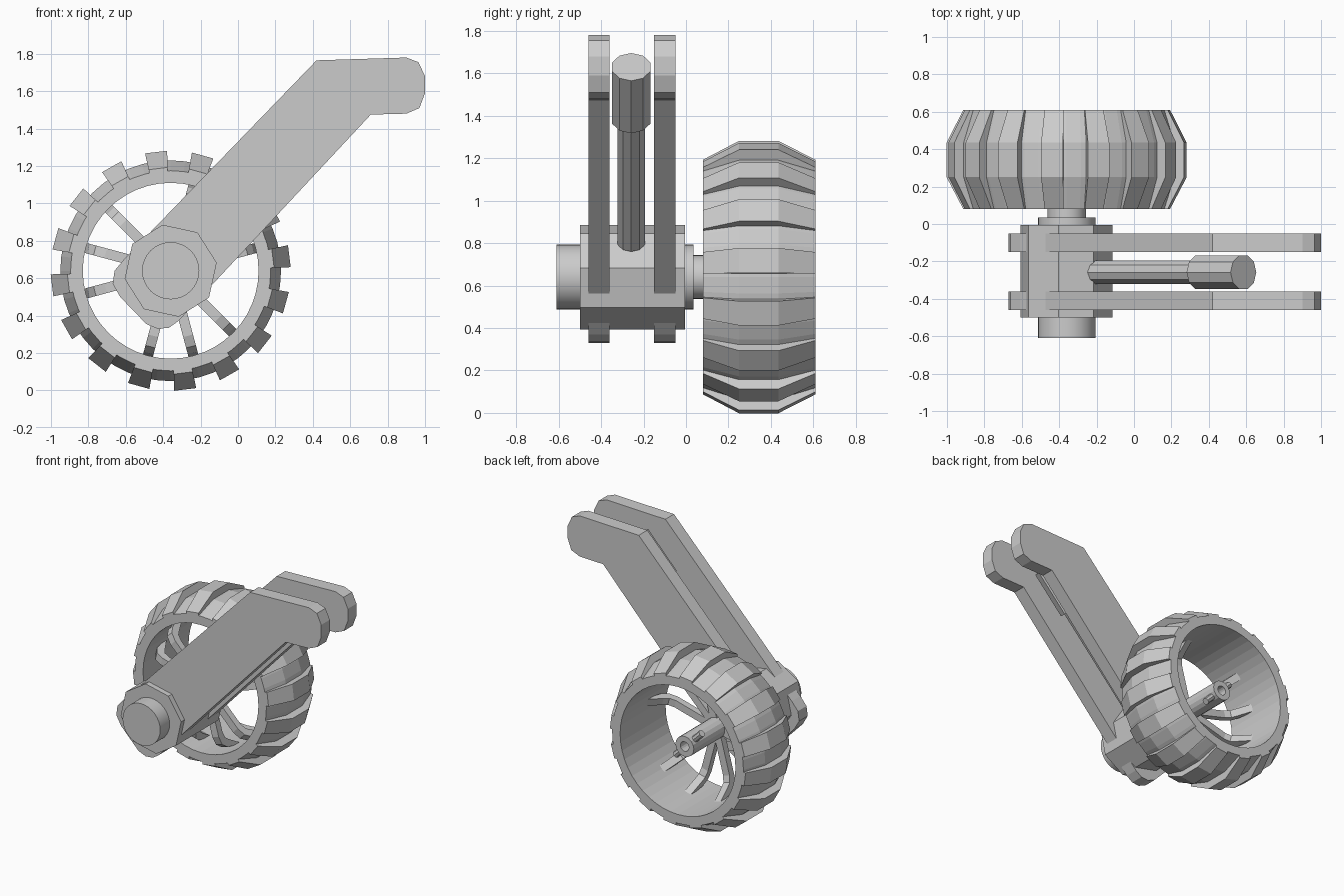
import bpy, bmesh
from math import sin, cos, pi, radians
from mathutils import Vector, Matrix

if "Cube" in bpy.data.objects:
    bpy.data.objects.remove(bpy.data.objects["Cube"])

AX, AZ = -0.36, 0.64   # wheel axle position


def finish(name, bm):
    bmesh.ops.recalc_face_normals(bm, faces=bm.faces)
    me = bpy.data.meshes.new(name)
    bm.to_mesh(me)
    bm.free()
    ob = bpy.data.objects.new(name, me)
    bpy.context.collection.objects.link(ob)
    return ob


def polar(r, a, y):
    return Vector((AX + r * cos(a), y, AZ + r * sin(a)))


def lathe(name, profile, n, start=0.0):
    """Revolve a closed (radius, y) profile around the axle."""
    bm = bmesh.new()
    rings = [[bm.verts.new(polar(r, start + 2 * pi * i / n, y)) for r, y in profile] for i in range(n)]
    m = len(profile)
    for i in range(n):
        a, b = rings[i], rings[(i + 1) % n]
        for j in range(m):
            k = (j + 1) % m
            bm.faces.new((a[j], a[k], b[k], b[j]))
    return finish(name, bm)


def rod(name, p, q, r, n, turn=0.0):
    """Solid cylinder between two points."""
    p, q = Vector(p), Vector(q)
    d = q - p
    bm = bmesh.new()
    m = Matrix.Translation((p + q) / 2) @ d.to_track_quat('Z', 'Y').to_matrix().to_4x4()
    bmesh.ops.create_cone(bm, cap_ends=True, segments=n, radius1=r, radius2=r,
                          depth=d.length, matrix=m @ Matrix.Rotation(turn, 4, 'Z'))
    return finish(name, bm)


def plate(name, outline, y0, y1):
    """Extrude an x-z outline between two y values."""
    bm = bmesh.new()
    f = bm.faces.new([bm.verts.new((x, y0, z)) for x, z in outline])
    ext = bmesh.ops.extrude_face_region(bm, geom=[f])
    moved = [v for v in ext['geom'] if isinstance(v, bmesh.types.BMVert)]
    bmesh.ops.translate(bm, verts=moved, vec=(0, y1 - y0, 0))
    return finish(name, bm)


# Tyre ring with an open cylindrical inside
tyre = lathe("tyre", [(0.47, 0.08), (0.535, 0.08), (0.59, 0.25), (0.59, 0.435),
                      (0.535, 0.61), (0.47, 0.61)], 48)

# Sixteen raised tread blocks following the tyre section
bm = bmesh.new()
section = [(0.50, 0.08), (0.553, 0.08), (0.642, 0.25), (0.642, 0.435), (0.553, 0.61), (0.50, 0.61)]
for k in range(16):
    mid = radians(7 + 22.5 * k)
    sides = []
    for s in (-1, 1):
        sides.append([bm.verts.new(polar(r, mid + s * radians(5.3), y)) for r, y in section])
    bm.faces.new(sides[0])
    bm.faces.new(sides[1][::-1])
    for j in range(6):
        i = (j + 1) % 6
        bm.faces.new((sides[0][j], sides[0][i], sides[1][i], sides[1][j]))
finish("tread_blocks", bm)

# Nine bent spokes in three groups, curving back into the rim
path = [(0.04, 0.12), (0.36, 0.12), (0.42, 0.14), (0.455, 0.19), (0.475, 0.29)]
inner = [(0.04, 0.17), (0.34, 0.17), (0.385, 0.185), (0.41, 0.22), (0.475, 0.33)]
bm = bmesh.new()
for centre in (45, 165, 285):
    for off in (-30, 0, 30):
        a = radians(centre + off)
        side = Vector((-sin(a), 0, cos(a))) * 0.027
        rows = []
        for (r0, y0), (r1, y1) in zip(path, inner):
            p, q = polar(r0, a, y0), polar(r1, a, y1)
            rows.append([bm.verts.new(v) for v in (p - side, p + side, q + side, q - side)])
        for u, v in zip(rows, rows[1:]):
            for j in range(4):
                i = (j + 1) % 4
                bm.faces.new((u[j], u[i], v[i], v[j]))
        bm.faces.new(rows[0])
        bm.faces.new(rows[-1][::-1])
finish("spokes", bm)

# Hollow hub tube and small cross pin at its inner end
lathe("hub_tube", [(0.035, 0.06), (0.075, 0.06), (0.075, 0.53), (0.035, 0.53)], 16)
for i, deg in enumerate((135, 315)):
    a = radians(deg)
    rod("hub_pin", polar(0.05, a, 0.48), polar(0.15, a, 0.48), 0.025, 8)

# Axle: faceted bushing, outer cap, collar and neck
octagon = [(AX + 0.25 * cos(radians(10 + 45 * k)), AZ + 0.25 * sin(radians(10 + 45 * k))) for k in range(8)]
plate("axle_bushing", octagon, -0.5, -0.005)
for name, r, y0, y1 in (("axle_cap", 0.153, -0.61, -0.49),
                        ("axle_collar", 0.153, -0.01, 0.035),
                        ("axle_neck", 0.103, 0.03, 0.13)):
    cyl = rod(name, (AX, y0, AZ), (AX, y1, AZ), r, 32)
    bpy.context.view_layer.objects.active = cyl
    bpy.ops.object.select_all(action='DESELECT')
    cyl.select_set(True)
    bpy.ops.object.shade_smooth_by_angle()

# Pair of bent fork plates
arm = [(0.42, 1.765), (0.90, 1.78), (0.965, 1.755), (1.0, 1.68), (1.0, 1.59), (0.97, 1.51),
       (0.90, 1.48), (0.71, 1.475), (-0.32, 0.37), (-0.37, 0.335), (-0.43, 0.33), (-0.49, 0.355),
       (-0.63, 0.50), (-0.67, 0.57), (-0.66, 0.64), (-0.61, 0.70)]
plate("fork_plate_outer", arm, -0.46, -0.36)
plate("fork_plate_inner", arm, -0.15, -0.05)

# Damper between the plates: thin rod and thicker sleeve
rod("damper_rod", (-0.20, -0.258, 0.806), (0.42, -0.258, 1.457), 0.067, 10)
rod("damper_sleeve", (0.35, -0.258, 1.383), (0.585, -0.258, 1.63), 0.095, 10)
